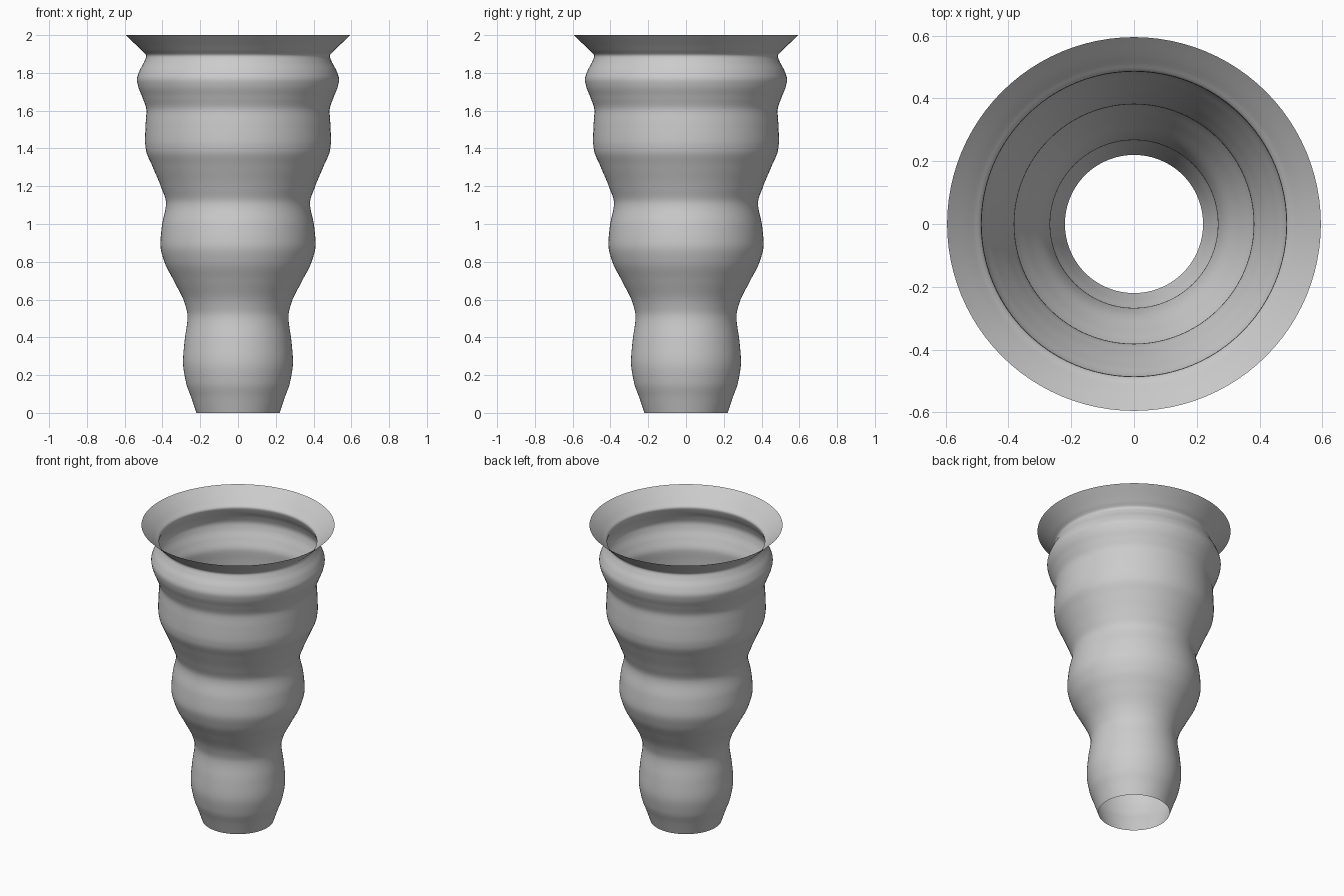
import bpy, bmesh, math

if "Cube" in bpy.data.objects:
    bpy.data.objects.remove(bpy.data.objects["Cube"])

SEGMENTS = 96
STEPS = 6

# Wall profile from foot to lip: (radius, height)
PROFILE = [(0.22, 0.0), (0.247, 0.08), (0.275, 0.16), (0.291, 0.27),
           (0.283, 0.38), (0.267, 0.51), (0.282, 0.58), (0.34, 0.70), (0.39, 0.80),
           (0.411, 0.89), (0.403, 0.99), (0.381, 1.11),
           (0.405, 1.19), (0.455, 1.31), (0.487, 1.39), (0.492, 1.44),
           (0.489, 1.53), (0.485, 1.60), (0.506, 1.67), (0.529, 1.73), (0.535, 1.765),
           (0.522, 1.81), (0.496, 1.86), (0.486, 1.89),
           (0.512, 1.92), (0.595, 2.0)]


def smooth_profile(pts):
    """Interpolate radius over height without overshooting the bulges."""
    slope = [(b[0] - a[0]) / (b[1] - a[1]) for a, b in zip(pts, pts[1:])]
    tan = [slope[0]]
    for s, t in zip(slope, slope[1:]):
        tan.append(2 * s * t / (s + t) if s * t > 0 else 0.0)
    tan.append(slope[-1])
    out = []
    for i, ((r0, z0), (r1, z1)) in enumerate(zip(pts, pts[1:])):
        h = z1 - z0
        for k in range(STEPS):
            t = k / STEPS
            r = ((2*t**3 - 3*t**2 + 1) * r0 + (t**3 - 2*t**2 + t) * h * tan[i]
                 + (3*t**2 - 2*t**3) * r1 + (t**3 - t**2) * h * tan[i + 1])
            out.append((r, z0 + h * t))
    return out + [pts[-1]]


# Open, thin-walled vase: lathe the profile around z
bm = bmesh.new()
rings = []
for r, z in smooth_profile(PROFILE):
    rings.append([bm.verts.new((r * math.cos(a), r * math.sin(a), z))
                  for a in (2 * math.pi * j / SEGMENTS for j in range(SEGMENTS))])
for low, high in zip(rings, rings[1:]):
    for j in range(SEGMENTS):
        n = (j + 1) % SEGMENTS
        bm.faces.new((low[j], low[n], high[n], high[j])).smooth = True
mesh = bpy.data.meshes.new("vase_wall")
bm.to_mesh(mesh)
bm.free()
bpy.context.collection.objects.link(bpy.data.objects.new("vase_wall", mesh))
